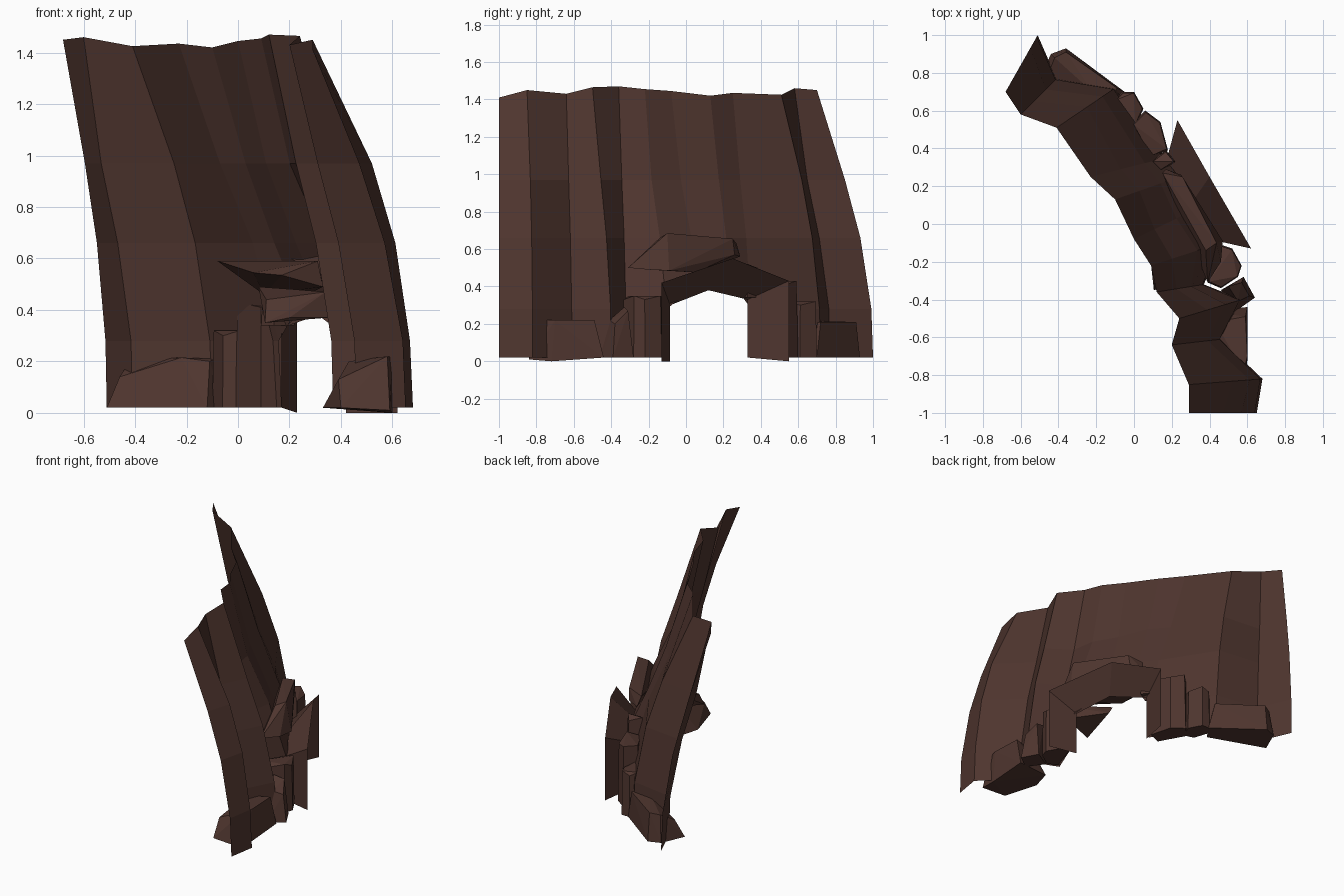
import bpy, bmesh

rock_brown = bpy.data.materials.new("rock_brown")
rock_brown.diffuse_color = (0.078, 0.036, 0.028, 1)


def finish(name, bm):
    mesh = bpy.data.meshes.new(name)
    bm.to_mesh(mesh)
    bm.free()
    mesh.materials.append(rock_brown)
    obj = bpy.data.objects.new(name, mesh)
    bpy.context.collection.objects.link(obj)
    return obj


def hull(name, points):
    """Faceted rock: convex hull of a few corner points."""
    bm = bmesh.new()
    verts = [bm.verts.new(p) for p in points]
    bmesh.ops.convex_hull(bm, input=verts)
    loose = [v for v in bm.verts if not v.link_faces]
    bmesh.ops.delete(bm, geom=loose, context='VERTS')
    bmesh.ops.recalc_face_normals(bm, faces=bm.faces)
    return finish(name, bm)


def block(name, foot, z0, z1, taper=0.85):
    """Rock with a footprint outline and a slightly narrower top."""
    cx = sum(p[0] for p in foot) / len(foot)
    cy = sum(p[1] for p in foot) / len(foot)
    low = [(x, y, z0) for x, y in foot]
    top = [(cx + (x - cx) * taper, cy + (y - cy) * taper, z1 - 0.02 * (i % 2))
           for i, (x, y) in enumerate(foot)]
    return hull(name, low + top)


def strip(bm, a, b):
    for i in range(len(a) - 1):
        bm.faces.new((a[i], a[i + 1], b[i + 1], b[i]))


# Leaning cliff sheet: each column is top x, y, z, foot x, y, and bulge
columns = [
    (0.29, -1.00, 1.41, 0.65, -1.00, 0.50),
    (0.29, -0.85, 1.45, 0.68, -0.82, 0.59),
    (0.20, -0.64, 1.43, 0.46, -0.61, 0.42),
    (0.24, -0.50, 1.465, 0.57, -0.40, 0.45),
    (0.12, -0.36, 1.47, 0.37, -0.32, 0.42),
    (0.09, -0.22, 1.455, 0.46, -0.10, 0.30),
    (0.00, -0.08, 1.445, 0.33, 0.08, 0.33),
    (-0.10, 0.13, 1.42, 0.24, 0.25, 0.38),
    (-0.23, 0.25, 1.435, 0.17, 0.35, 0.40),
    (-0.41, 0.51, 1.425, -0.10, 0.72, 0.52),
    (-0.60, 0.58, 1.46, -0.41, 0.77, 0.36),
    (-0.68, 0.70, 1.45, -0.51, 1.00, 0.50),
]
bm = bmesh.new()
grid = []
for i, (tx, ty, tz, fx, fy, bulge) in enumerate(columns):
    over_arch = i in (6, 7)
    rows = [(tz, 0), (0.97, bulge), (0.66, 0.5 + bulge * 0.55)]
    rows += [(0.42, 1)] if over_arch else [(0.28, 0.97), (0.02, 1)]
    grid.append([bm.verts.new((tx + (fx - tx) * t, ty + (fy - ty) * t, z))
                 for z, t in rows])
for a, b in zip(grid, grid[1:]):
    n = min(len(a), len(b))
    strip(bm, a[:n], b[:n])
finish("cliff_wall", bm)

# Flared archway: outer rim joined to inner rim
outer = [(0.23, 0.55, 0), (0.23, 0.55, 0.43), (0.40, 0.25, 0.55),
         (0.62, -0.13, 0.42), (0.62, -0.13, 0)]
inner = [(0.17, 0.33, 0.02), (0.17, 0.33, 0.33), (0.31, 0.12, 0.38),
         (0.42, -0.085, 0.30), (0.42, -0.085, 0)]
bm = bmesh.new()
strip(bm, [bm.verts.new(p) for p in outer], [bm.verts.new(p) for p in inner])
finish("archway", bm)

# Ledge slab above the arch
hull("ledge_slab", [(0.437, -0.10, 0.685), (0.257, 0.25, 0.655), (0.38, -0.14, 0.66),
                    (0.15, 0.27, 0.63), (0.39, -0.31, 0.50), (0.46, -0.20, 0.49),
                    (0.47, -0.09, 0.485), (0.25, 0.26, 0.57), (0.17, 0.29, 0.56),
                    (0.36, 0.05, 0.475)])

# Overhang on the inner side of the arch
hull("inner_overhang", [(-0.08, 0.44, 0.59), (0.06, -0.13, 0.545), (0.17, -0.25, 0.535),
                        (0.31, -0.28, 0.59), (0.33, -0.25, 0.49), (0.10, 0.0, 0.46),
                        (0.12, 0.33, 0.45), (0.27, 0.1, 0.46)])
hull("inner_lintel_rock", [(0.105, -0.35, 0.35), (0.20, -0.33, 0.37), (0.11, -0.30, 0.44),
                           (0.08, -0.12, 0.49), (0.22, -0.2, 0.48), (0.22, -0.2, 0.40),
                           (0.34, -0.28, 0.47), (0.35, -0.27, 0.37), (0.13, -0.1, 0.42)])
block("arch_side_rock", [(0.09, 0.33), (0.14, 0.28), (0.22, 0.33), (0.17, 0.39)], 0.34, 0.52)

# Boulders at the two wall ends
hull("far_boulder", [(-0.51, 0.74, 0.02), (-0.12, 0.60, 0.02), (-0.05, 0.70, 0.02),
                     (-0.36, 0.93, 0.02), (-0.44, 0.90, 0.02), (-0.46, 0.78, 0.14),
                     (-0.22, 0.70, 0.215), (-0.11, 0.68, 0.20), (-0.09, 0.72, 0.21),
                     (-0.36, 0.91, 0.21), (-0.42, 0.88, 0.20)])
hull("near_boulder", [(0.33, -0.60, 0.02), (0.40, -0.84, 0.02), (0.59, -0.84, 0.01),
                      (0.60, -0.72, 0.0), (0.60, -0.44, 0.02), (0.37, -0.46, 0.02),
                      (0.39, -0.76, 0.13), (0.58, -0.78, 0.22), (0.60, -0.70, 0.22),
                      (0.59, -0.49, 0.22), (0.43, -0.52, 0.20)])

# Standing rocks beside the arch
block("far_rock", [(-0.10, 0.66), (-0.06, 0.54), (0.01, 0.52), (0.05, 0.61), (0.0, 0.70),
                   (-0.06, 0.70)], 0.02, 0.32, 0.92)
block("far_pillar", [(-0.01, 0.53), (0.09, 0.35), (0.18, 0.39), (0.14, 0.54), (0.06, 0.60)],
      0.02, 0.43, 0.92)
block("near_pillar", [(0.39, -0.31), (0.46, -0.11), (0.52, -0.13), (0.57, -0.22), (0.55, -0.28),
                      (0.46, -0.34)], 0.02, 0.35, 0.94)
hull("near_rock", [(0.46, -0.35, 0.02), (0.58, -0.28, 0.02), (0.64, -0.39, 0.02),
                   (0.54, -0.46, 0.02), (0.50, -0.33, 0.29), (0.57, -0.31, 0.27),
                   (0.61, -0.38, 0.20), (0.55, -0.41, 0.22)])
